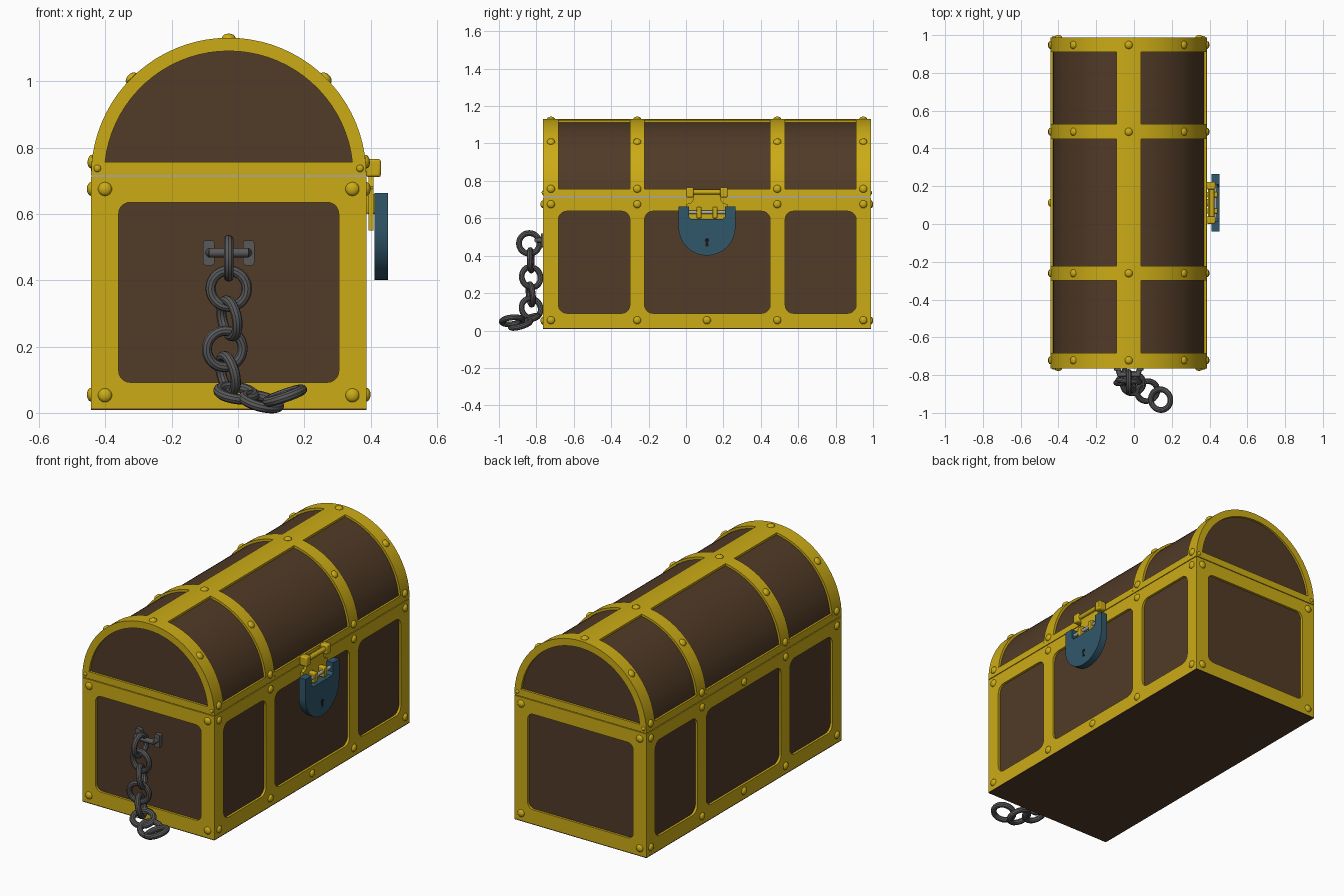
import bpy, bmesh
from math import pi, sin, cos, asin
from mathutils import Vector, Matrix

if "Cube" in bpy.data.objects:
    bpy.data.objects.remove(bpy.data.objects["Cube"])


def material(name, rgb):
    m = bpy.data.materials.new(name)
    m.diffuse_color = (*rgb, 1)
    m.use_nodes = True
    m.node_tree.nodes["Principled BSDF"].inputs["Base Color"].default_value = m.diffuse_color
    return m


GOLD = material("gold", (0.60, 0.41, 0.008))
WOOD = material("brown_wood", (0.082, 0.043, 0.02))
TEAL = material("teal_metal", (0.03, 0.095, 0.145))
IRON = material("iron", (0.10, 0.10, 0.105))
STEEL = material("steel", (0.4, 0.4, 0.4))
BLACK = material("keyhole_black", (0.01, 0.01, 0.01))

# Main dimensions
CX, CY = -0.028, 0.112
X0, X1, Y0, Y1 = -0.443, 0.387, -0.765, 0.988
R, T, ZL = 0.415, 0.013, 0.716
SPANS = [(-0.682, -0.30), (-0.222, 0.45), (0.53, 0.91)]
BANDS = [(Y0 + T, -0.682), (-0.30, -0.222), (0.45, 0.53), (0.91, Y1 - T)]
RIVET_Y = [-0.722, -0.261, 0.488, 0.948]


def add_object(name, bm, mat):
    me = bpy.data.meshes.new(name)
    bm.to_mesh(me)
    bm.free()
    me.materials.append(mat)
    ob = bpy.data.objects.new(name, me)
    bpy.context.collection.objects.link(ob)
    return ob


def plate(name, outlines, axis, a, b, mat, bevel=0):
    """Fill outlines (with holes) and extrude from a to b along 'x' or 'y'."""
    cu = bpy.data.curves.new(name, 'CURVE')
    cu.dimensions, cu.fill_mode, cu.extrude = '2D', 'BOTH', (b - a) / 2
    for pts in outlines:
        s = cu.splines.new('POLY')
        s.points.add(len(pts) - 1)
        for p, (u, v) in zip(s.points, pts):
            p.co = (u, v, 0, 1)
        s.use_cyclic_u = True
    tmp = bpy.data.objects.new(name + "_tmp", cu)
    bpy.context.collection.objects.link(tmp)
    deps = bpy.context.evaluated_depsgraph_get()
    me = bpy.data.meshes.new_from_object(tmp.evaluated_get(deps))
    bpy.data.objects.remove(tmp)
    bm = bmesh.new()
    bm.from_mesh(me)
    bmesh.ops.remove_doubles(bm, verts=bm.verts, dist=1e-5)
    mid = (a + b) / 2
    for v in bm.verts:
        u, w, d = v.co
        v.co = (u, mid - d, w) if axis == 'y' else (mid + d, u, w)
    bmesh.ops.recalc_face_normals(bm, faces=bm.faces)
    ob = add_object(name, bm, mat)
    if bevel:
        m = ob.modifiers.new("bevel", 'BEVEL')
        m.width, m.segments = bevel, 2
    return ob


def rect(u0, u1, v0, v1, r=0):
    if not r:
        return [(u0, v0), (u1, v0), (u1, v1), (u0, v1)]
    corners = [(u1 - r, v1 - r), (u0 + r, v1 - r), (u0 + r, v0 + r), (u1 - r, v0 + r)]
    return [(u + r * cos(pi / 2 * (k + i / 5)), v + r * sin(pi / 2 * (k + i / 5)))
            for k, (u, v) in enumerate(corners) for i in range(6)]


def arc(r, a0, a1, n, c=(CX, ZL)):
    return [(c[0] + r * cos(a0 + (a1 - a0) * i / n), c[1] + r * sin(a0 + (a1 - a0) * i / n))
            for i in range(n + 1)]


def ring(a0, a1, n):
    return arc(R, a0, a1, n) + arc(R - T - 0.003, a1, a0, n)


def rod(name, p, q, r, mat):
    p, q = Vector(p), Vector(q)
    bm = bmesh.new()
    bmesh.ops.create_cone(bm, cap_ends=True, segments=16, radius1=r, radius2=r, depth=(q - p).length,
                          matrix=Matrix.Translation((p + q) / 2) @ (q - p).to_track_quat('Z', 'Y').to_matrix().to_4x4())
    return add_object(name, bm, mat)


# Chest body: wooden core and base
plate("body_core", [rect(X0 + T, X1 - T, 0.012, 0.712)], 'y', Y0 + T, Y1 - T, WOOD)
plate("base_board", [rect(X0, X1, 0.008, 0.013)], 'y', Y0, Y1, WOOD)

# Gold frames around the body panels
for name, y in (("front_frame", Y0), ("back_frame", Y1 - T)):
    plate(name, [rect(X0, X1, 0.013, 0.712), rect(-0.36, 0.304, 0.092, 0.635, 0.035)], 'y', y, y + T, GOLD)
for name, x in (("left_frame", X0), ("right_frame", X1 - T)):
    holes = [rect(a, b, 0.092, 0.638, 0.045) for a, b in SPANS]
    plate(name, [rect(Y0 + T, Y1 - T, 0.013, 0.712)] + holes, 'x', x, x + T, GOLD)

# Domed lid: wooden core, end frames, hoops and lengthwise straps
plate("lid_core", [arc(R - T, 0, pi, 40)], 'y', Y0 + T, Y1 - T, WOOD)
low = asin(0.04 / 0.375)
for name, y in (("lid_front_frame", Y0), ("lid_back_frame", Y1 - T)):
    plate(name, [arc(R, 0, pi, 40), arc(0.375, low, pi - low, 36)], 'y', y, y + T, GOLD)
for a, b in BANDS:
    plate("lid_hoop", [ring(0, pi, 40)], 'y', a, b, GOLD)
step = pi / 40
for a, b in SPANS:
    plate("lid_top_strap", [ring(pi / 2 - 2 * step, pi / 2 + 2 * step, 4)], 'y', a, b, GOLD)
    plate("lid_right_rail", [ring(0, 0.098, 2)], 'y', a, b, GOLD)
    plate("lid_left_rail", [ring(pi - 0.098, pi, 2)], 'y', a, b, GOLD)

# Rivets
riv = bmesh.new()


def rivet(pos, normal, r=0.021):
    m = (Matrix.Translation(pos) @ Vector(normal).to_track_quat('Z', 'Y').to_matrix().to_4x4()
         @ Matrix.Diagonal((1, 1, 0.6, 1)))
    bmesh.ops.create_uvsphere(riv, u_segments=14, v_segments=8, radius=r, matrix=m)


for y in RIVET_Y:
    for ang in (0.1, pi / 4, pi / 2, 3 * pi / 4, pi - 0.1):
        n = Vector((cos(ang), 0, sin(ang)))
        rivet(Vector((CX, y, ZL)) + n * R, n)
for x, n in ((X0, -1), (X1, 1)):
    for y in RIVET_Y + [CY]:
        for z in (0.055, 0.675):
            rivet((x, y, z), (n, 0, 0))
for y, n in ((Y0, -1), (Y1, 1)):
    for s in (-1, 1):
        for z in (0.053, 0.675):
            rivet((CX + s * 0.373, y, z), (0, n, 0))
        rivet((CX + s * 0.396, y, 0.737), (0, n, 0), 0.011)
add_object("rivets", riv, GOLD)

# Hasp with hinge on the right side
half = [(0.11, 0.55), (0.11, 0.675), (0.085, 0.682), (0.073, 0.70), (0.073, 0.745)]
plate("hasp_plate", [[(CY + u, v) for u, v in half] + [(CY - u, v) for u, v in half[::-1]]],
      'x', 0.393, 0.408, GOLD)
rod("hasp_hinge_pin", (0.412, CY - 0.10, 0.74), (0.412, CY + 0.10, 0.74), 0.013, GOLD)
for s in (-1, 1):
    c = CY + s * 0.091
    plate("hinge_block", [rect(c - 0.02, c + 0.02, 0.711, 0.765)], 'x', 0.385, 0.431, GOLD, 0.007)
    c = CY + s * 0.043
    plate("hasp_staple", [rect(c - 0.014, c + 0.014, 0.60, 0.66)], 'x', 0.385, 0.443, GOLD, 0.006)

# Padlock with keyhole
lock = arc(0.152, pi, 2 * pi, 28, (CY, 0.553)) + [
    (CY + 0.152, 0.663), (CY + 0.097, 0.663), (CY + 0.097, 0.61), (CY + 0.085, 0.595),
    (CY - 0.085, 0.595), (CY - 0.097, 0.61), (CY - 0.097, 0.663), (CY - 0.152, 0.663)]
plate("padlock_body", [lock], 'x', 0.411, 0.452, TEAL)
rod("padlock_bar", (0.43, CY - 0.10, 0.632), (0.43, CY + 0.10, 0.632), 0.010, STEEL)
plate("keyhole", [arc(0.012, -pi / 3, 4 * pi / 3, 14, (CY, 0.482)) + [(CY - 0.009, 0.45), (CY + 0.009, 0.45)]],
      'x', 0.45, 0.453, BLACK)

# Chain bracket on the front
for s in (-1, 1):
    c = CX + s * 0.06
    plate("chain_bracket_foot", [rect(c - 0.017, c + 0.017, 0.445, 0.52, 0.008)], 'y', -0.775, -0.745, IRON)
    rod("chain_bracket_leg", (c, -0.76, 0.483), (c - s * 0.012, -0.797, 0.483), 0.014, IRON)
rod("chain_bracket_bar", (CX - 0.06, -0.797, 0.483), (CX + 0.06, -0.797, 0.483), 0.014, IRON)

# Chain links: centre and axis direction
links = [((-0.028, -0.838, 0.466), (1, 0, 0)),
         ((-0.028, -0.83, 0.375), (0.1, 1, 0.05)),
         ((-0.026, -0.828, 0.285), (1, 0.45, 0.2)),
         ((-0.040, -0.83, 0.193), (-0.2, 1, 0.1)),
         ((-0.030, -0.828, 0.118), (1, 0.4, 0.25)),
         ((-0.005, -0.845, 0.060), (0.15, -0.35, 1)),
         ((0.070, -0.885, 0.034), (0.25, -0.3, 1)),
         ((0.141, -0.930, 0.052), (-0.35, -0.1, 1))]
for i, (pos, axis) in enumerate(links):
    bpy.ops.mesh.primitive_torus_add(major_radius=0.055, minor_radius=0.0155, major_segments=28,
                                     minor_segments=10, location=pos,
                                     rotation=Vector(axis).to_track_quat('Z', 'Y').to_euler())
    ob = bpy.context.object
    ob.name = f"chain_link_{i + 1}"
    ob.data.materials.append(IRON)

# Smooth rounded parts while keeping edges sharp
bpy.ops.object.select_all(action='SELECT')
bpy.ops.object.shade_smooth_by_angle(angle=0.6)
